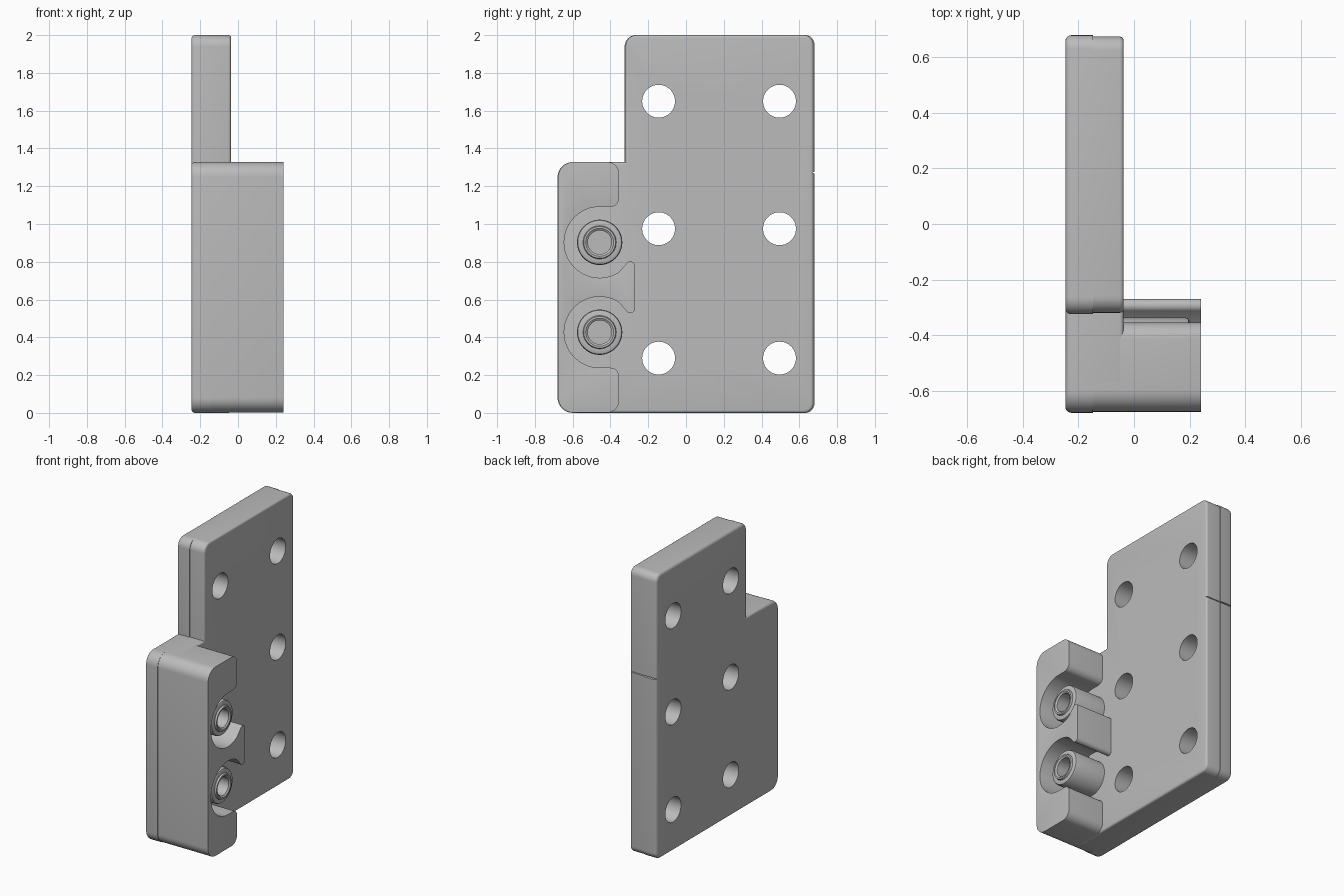
import bpy, bmesh, math
from mathutils import Vector

if "Cube" in bpy.data.objects:
    bpy.data.objects.remove(bpy.data.objects["Cube"])

grey = bpy.data.materials.new("light grey plastic")
grey.diffuse_color = (0.5, 0.5, 0.5, 1)
grey.use_nodes = True
grey.node_tree.nodes["Principled BSDF"].inputs["Base Color"].default_value = grey.diffuse_color


def finish(bm, name):
    bmesh.ops.recalc_face_normals(bm, faces=bm.faces)
    me = bpy.data.meshes.new(name)
    bm.to_mesh(me)
    bm.free()
    me.materials.append(grey)
    ob = bpy.data.objects.new(name, me)
    bpy.context.collection.objects.link(ob)
    return ob


def smooth(ob):
    bpy.ops.object.select_all(action='DESELECT')
    ob.select_set(True)
    bpy.context.view_layer.objects.active = ob
    bpy.ops.object.shade_smooth_by_angle(angle=math.radians(32))


def rounded(corners, seg=8):
    """Turn (y, z, radius) corners into an outline with filleted corners."""
    out = []
    for i, (y, z, r) in enumerate(corners):
        p = Vector((y, z))
        if r == 0:
            out.append(p)
            continue
        a = (Vector(corners[i - 1][:2]) - p).normalized()
        b = (Vector(corners[(i + 1) % len(corners)][:2]) - p).normalized()
        half = a.angle(b) / 2
        c = p + (a + b).normalized() * (r / math.sin(half))
        s = p + a * (r / math.tan(half)) - c
        e = p + b * (r / math.tan(half)) - c
        turn = math.atan2(s.x * e.y - s.y * e.x, s.dot(e))
        for k in range(seg + 1):
            t = turn * k / seg
            out.append(c + Vector((s.x * math.cos(t) - s.y * math.sin(t),
                                   s.x * math.sin(t) + s.y * math.cos(t))))
    return out


def prism(name, outline, x0, x1, cap=None, width=0.02):
    """Extrude a y-z outline along x, rounding the rim at x = cap."""
    bm = bmesh.new()
    base = bm.faces.new([bm.verts.new((x0, p[0], p[1])) for p in outline])
    ext = bmesh.ops.extrude_face_region(bm, geom=[base])
    top = [g for g in ext['geom'] if isinstance(g, bmesh.types.BMVert)]
    bmesh.ops.translate(bm, verts=top, vec=(x1 - x0, 0, 0))
    if cap is not None:
        rim = [e for e in bm.edges if all(abs(v.co.x - cap) < 1e-5 for v in e.verts)]
        bmesh.ops.bevel(bm, geom=rim, offset=width, segments=4, profile=0.5,
                        affect='EDGES', clamp_overlap=True)
    return finish(bm, name)


def lathe(name, profile, cy, cz, n=48):
    """Spin an (x, radius) profile about an axis along x; radius 0 ends close it."""
    bm = bmesh.new()
    vs = [bm.verts.new((x, cy, cz + r)) for x, r in profile]
    edges = [bm.edges.new(p) for p in zip(vs, vs[1:])]
    bmesh.ops.spin(bm, geom=vs + edges, cent=(0, cy, cz), axis=(1, 0, 0),
                   angle=2 * math.pi, steps=n)
    bmesh.ops.remove_doubles(bm, verts=bm.verts, dist=1e-5)
    return finish(bm, name)


# Cutters: six mounting holes and the notch across the rear edge
cutters = [lathe("hole_cutter", [(-0.4, 0), (-0.4, 0.087), (0.4, 0.087), (0.4, 0)], y, z)
           for y in (-0.145, 0.495) for z in (0.29, 0.975, 1.65)]
cutters.append(prism("notch_cutter", [(0.664, 1.272), (0.70, 1.262), (0.70, 1.282)], -0.4, 0.4))


def cut(ob):
    for c in cutters:
        m = ob.modifiers.new("cut", 'BOOLEAN')
        m.operation, m.solver, m.object = 'DIFFERENCE', 'EXACT', c
    bpy.context.view_layer.objects.active = ob
    ob.select_set(True)
    for m in list(ob.modifiers):
        bpy.ops.object.modifier_apply(modifier=m.name)
    smooth(ob)


# Mounting plate: back cover and slightly inset front half
def plate_outline(left, d):
    return rounded([(left, 0, 0.08), (0.68 - d, 0, 0.05), (0.68 - d, 2, 0.05),
                    (-0.325 + d, 2, 0.06), (-0.325 + d, 1.328, 0), (left, 1.328, 0.08)])


cut(prism("back_cover", plate_outline(-0.68, 0), -0.247, -0.148, cap=-0.247))
cut(prism("front_plate", plate_outline(-0.65, 0.005), -0.148, -0.037, cap=-0.037, width=0.014))

# Side block with two round pockets, mirrored about its middle height
MID, CY, CZ, R = 0.665, -0.457, 0.903, 0.188
upper = rounded([(-0.677, MID, 0), (-0.677, 1.328, 0.08), (-0.355, 1.328, 0.06),
                 (-0.355, CZ + R, 0.045), (CY, CZ + R, 0)])[1:]
upper += [Vector((CY + R * math.cos(t), CZ + R * math.sin(t)))
          for t in (math.radians(90 + 212 * k / 40) for k in range(1, 41))]
tip = rounded([(upper[-1].x, upper[-1].y, 0), (-0.305, 0.802, 0.025),
               (-0.270, 0.802, 0.024), (-0.270, MID, 0)])[1:-1]
upper += tip
lower = [Vector((p.x, 2 * MID - p.y)) for p in reversed(upper)]
smooth(prism("side_block", upper + lower, -0.148, 0.242, cap=0.242, width=0.022))

# Tubular bosses inside the pockets
for i, z in enumerate((CZ, 2 * MID - CZ)):
    smooth(lathe("boss_%d" % (i + 1),
                 [(-0.1, 0), (-0.1, 0.12), (0.185, 0.12), (0.196, 0.116), (0.20, 0.108),
                  (0.20, 0.088), (0.212, 0.084), (0.212, 0.074), (0.204, 0.063),
                  (0.02, 0.063), (0.02, 0)], CY, z))

for c in cutters:
    c.hide_render = True
    c.hide_viewport = True
